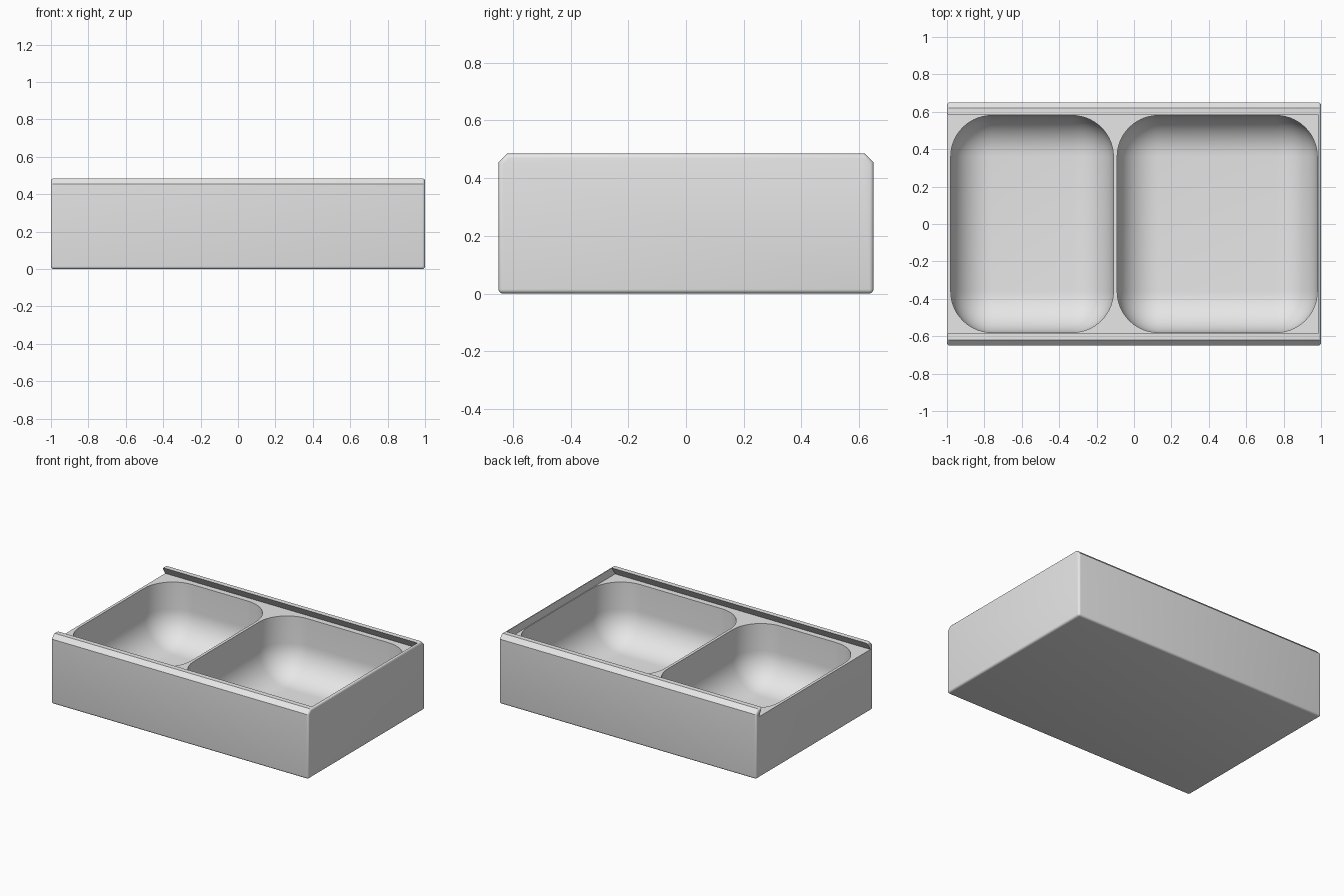
import bpy
import bmesh
import math

cube = bpy.data.objects.get("Cube")
if cube:
    bpy.data.objects.remove(cube, do_unlink=True)

grey = bpy.data.materials.new("plain grey")
grey.use_nodes = True
colour = (0.8, 0.8, 0.8, 1)
grey.diffuse_color = colour
for node in grey.node_tree.nodes:
    if node.type == 'BSDF_PRINCIPLED':
        node.inputs["Base Color"].default_value = colour

WIDTH, DEPTH, TOP = 1.0, 0.65, 0.485     # half width, half depth, rim height
LEDGE, WALL, EDGE, SCOOP = 0.43, 0.02, 0.015, 0.22


def prism(name, profile, x0, x1, bevel=0, segments=1, keep=lambda e: True):
    """Extrude a (y, z) profile along x and round the chosen edges."""
    bm = bmesh.new()
    ends = [[bm.verts.new((x, y, z)) for y, z in profile] for x in (x0, x1)]
    bm.faces.new(ends[0])
    bm.faces.new(ends[1])
    n = len(profile)
    for i in range(n):
        j = (i + 1) % n
        bm.faces.new((ends[0][i], ends[0][j], ends[1][j], ends[1][i]))
    bmesh.ops.recalc_face_normals(bm, faces=bm.faces)
    if bevel:
        bmesh.ops.bevel(bm, geom=[e for e in bm.edges if keep(e)], offset=bevel,
                        segments=segments, profile=0.5, affect='EDGES')
    mesh = bpy.data.meshes.new(name)
    bm.to_mesh(mesh)
    bm.free()
    mesh.materials.append(grey)
    obj = bpy.data.objects.new(name, mesh)
    bpy.context.collection.objects.link(obj)
    return obj


def rounded_edge(e):
    """All edges except the long crisp ones along the chamfered rim."""
    a, b = (v.co for v in e.verts)
    return abs(a.x - b.x) < 0.1 or a.z < 0.1


# Outer body with chamfered long rims
half = [(DEPTH, 0), (DEPTH, TOP - 0.03), (DEPTH - 0.03, TOP)]
outline = half + [(-y, z) for y, z in reversed(half)]
tray = prism("tray_body", outline, -WIDTH, WIDTH, EDGE, 4, rounded_edge)

# Dovetail slot for a sliding lid, open at one end
slot = [(0.62, LEDGE), (0.55, 0.54), (-0.55, 0.54), (-0.62, LEDGE)]
cutters = [prism("lid_slot_cutter", slot, -1.2, WIDTH - EDGE)]

# Two scooped basins with a thin divider
basin = [(-0.58, WALL), (0.58, WALL), (0.58, 1), (-0.58, 1)]
for name, x0, x1 in (("small_basin_cutter", -0.98, -0.11),
                     ("large_basin_cutter", -0.09, 0.98)):
    cutters.append(prism(name, basin, x0, x1, SCOOP, 14))

bpy.ops.object.select_all(action='DESELECT')
tray.select_set(True)
bpy.context.view_layer.objects.active = tray
for cutter in cutters:
    cutter.hide_render = True
    mod = tray.modifiers.new(cutter.name, 'BOOLEAN')
    mod.operation = 'DIFFERENCE'
    mod.solver = 'EXACT'
    mod.object = cutter
    bpy.ops.object.modifier_apply(modifier=mod.name)
    bpy.data.objects.remove(cutter, do_unlink=True)

bpy.ops.object.shade_smooth_by_angle(angle=math.radians(30))
